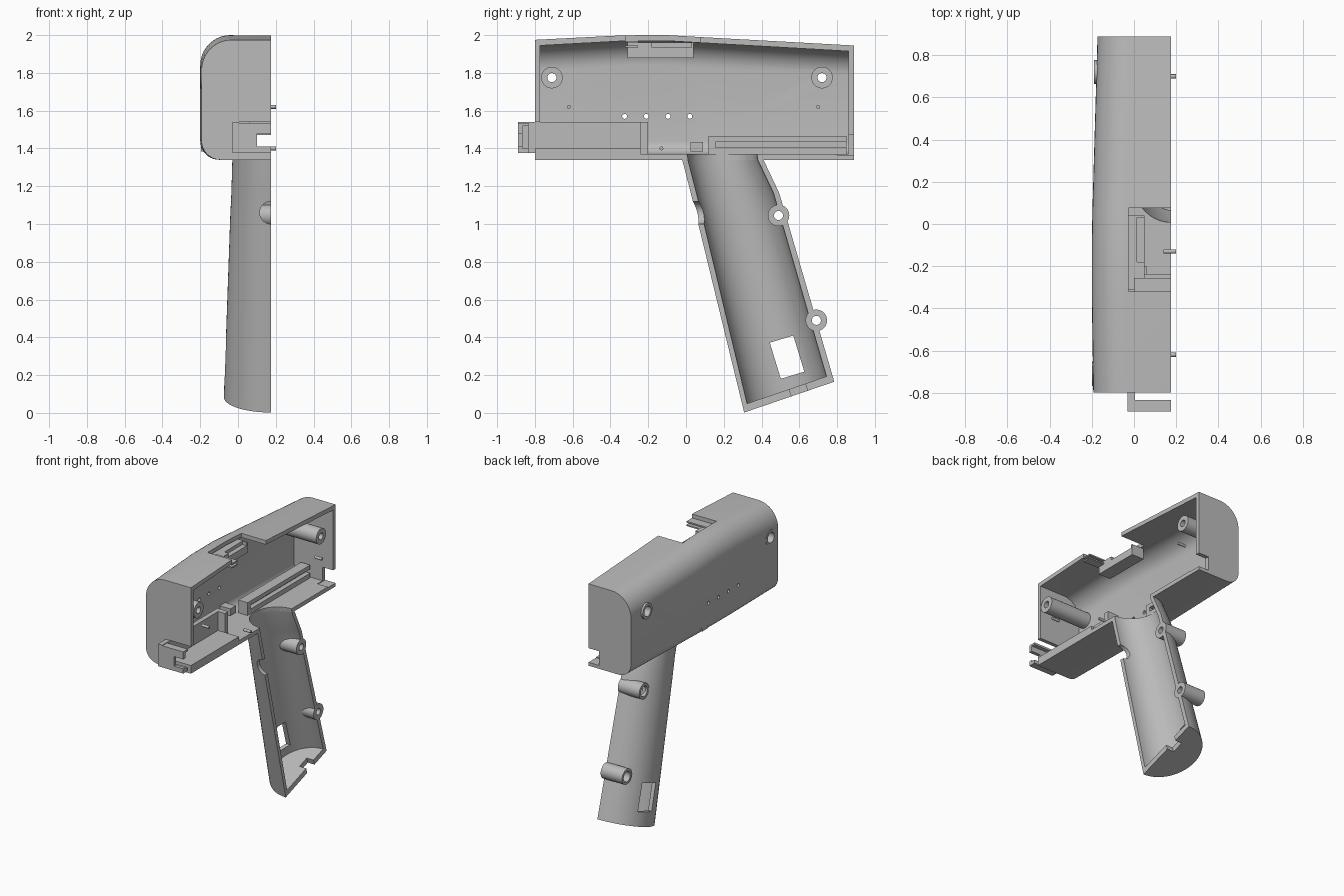
import bpy, bmesh, math
from mathutils import Matrix, Vector

if "Cube" in bpy.data.objects:
    bpy.data.objects.remove(bpy.data.objects["Cube"])

SPLIT = 0.175   # plane where the shell half is open
WALL = 0.03
OPEN = 0.3      # how far cavity cutters pass the split

grey = bpy.data.materials.new("plain grey")
grey.use_nodes = True
COLOUR = (0.5, 0.5, 0.5, 1)
grey.diffuse_color = COLOUR
grey.node_tree.nodes["Principled BSDF"].inputs["Base Color"].default_value = COLOUR


def finish(name, bm):
    bmesh.ops.recalc_face_normals(bm, faces=bm.faces)
    mesh = bpy.data.meshes.new(name)
    bm.to_mesh(mesh)
    bm.free()
    mesh.materials.append(grey)
    obj = bpy.data.objects.new(name, mesh)
    bpy.context.collection.objects.link(obj)
    return obj


def loft(name, rings):
    bm = bmesh.new()
    loops = [[bm.verts.new(p) for p in ring] for ring in rings]
    n = len(loops[0])
    for a, b in zip(loops, loops[1:]):
        for i in range(n):
            j = (i + 1) % n
            bm.faces.new((a[i], a[j], b[j], b[i]))
    bm.faces.new(loops[0])
    bm.faces.new(loops[-1])
    return finish(name, bm)


def box(name, x, y, z, tilt=0):
    """Box from three (low, high) ranges, tilted about the x axis."""
    bm = bmesh.new()
    mid = Vector([(r[0] + r[1]) / 2 for r in (x, y, z)])
    size = [r[1] - r[0] for r in (x, y, z)]
    m = Matrix.Translation(mid) @ Matrix.Rotation(tilt, 4, "X") @ Matrix.Diagonal((*size, 1))
    bmesh.ops.create_cube(bm, size=1, matrix=m)
    return finish(name, bm)


def rod(name, x, y, z, r, axis="X"):
    """Cylinder along x (x is a range) or along y (y is a range)."""
    bm = bmesh.new()
    low, high = x if axis == "X" else y
    mid = (low + high) / 2
    place = (mid, y, z) if axis == "X" else (x, mid, z)
    turn = Matrix.Rotation(math.pi / 2, 4, "Y" if axis == "X" else "X")
    bmesh.ops.create_cone(bm, cap_ends=True, segments=32, radius1=r, radius2=r,
                          depth=high - low, matrix=Matrix.Translation(place) @ turn)
    return finish(name, bm)


def cut(obj, cutters):
    for c in cutters:
        c.hide_render = True
        mod = obj.modifiers.new("cut", "BOOLEAN")
        mod.operation, mod.solver, mod.object = "DIFFERENCE", "EXACT", c
    bpy.context.view_layer.update()
    dg = bpy.context.evaluated_depsgraph_get()
    mesh = bpy.data.meshes.new_from_object(obj.evaluated_get(dg))
    obj.modifiers.clear()
    obj.data = mesh


# Body sections: rounded on the closed side, tapering along y
def body_ring(y, left, top, inset, right):
    bottom = 1.34 + inset
    left, top = left + inset, top - inset
    pts = [(right, y, bottom)]
    for r, cz, start in ((0.1 - inset, bottom, 270), (0.16 - inset, top, 180)):
        cz += r if start == 270 else -r
        for i in range(11):
            a = math.radians(start - 9 * i)
            pts.append((left + r + r * math.cos(a), y, cz + r * math.sin(a)))
    return pts + [(right, y, top)]


stations = [(-0.8, -0.193, 1.975), (-0.33, -0.2, 1.999), (-0.1, -0.2, 2.0),
            (0.07, -0.197, 1.99), (0.89, -0.173, 1.945)]
inside = [(-0.772, *stations[0][1:])] + stations[1:-1] + [(0.86, *stations[-1][1:])]
body = loft("body_shell", [body_ring(*s, 0, SPLIT) for s in stations])
body_cavity = loft("body_cavity", [body_ring(*s, WALL, OPEN) for s in inside])


# Grip sections: half ellipses between a front and a back point
def grip_ring(front, back, depth, inset, lift, reach):
    f, b = Vector((0, *front)), Vector((0, *back))
    along = (b - f).normalized()
    up = Vector((0, -along.z, along.y)) * lift
    f, b = f + along * inset + up, b - along * inset + up
    mid, half = (f + b) / 2, (b - f) / 2
    pts = [] if reach is None else [f + Vector((reach, 0, 0))]
    for i in range(33):
        a = math.pi * i / 32
        p = mid - half * math.cos(a)
        p.x = SPLIT - (depth - inset) * math.sin(a)
        pts.append(p)
    return pts + ([] if reach is None else [b + Vector((reach, 0, 0))])


grip_sections = [((0.308, 0.002), (0.785, 0.165), 0.25), ((0.065, 1.0), (0.517, 1.085), 0.216),
                 ((0.025, 1.165), (0.493, 1.165), 0.21), ((-0.02, 1.34), (0.41, 1.34), 0.205),
                 ((-0.025, 1.365), (0.4, 1.365), 0.205)]
grip = loft("grip_shell", [grip_ring(*s, 0, 0, None) for s in grip_sections])
hollow = grip_sections[:-1] + [((-0.025, 1.42), (0.4, 1.42), 0.205)]
grip_cavity = loft("grip_cavity", [grip_ring(*s, WALL, 0.04 if i == 0 else 0, OPEN)
                                   for i, s in enumerate(hollow)])

# Screw bosses: (name, start x, y, z)
bosses = [("front_body_boss", -0.198, -0.71, 1.775), ("rear_body_boss", -0.19, 0.72, 1.775),
          ("upper_grip_boss", 0, 0.49, 1.045), ("lower_grip_boss", 0, 0.69, 0.49)]
drills = []
for name, x, y, z in bosses:
    boss = rod(name, (x, SPLIT), y, z, 0.057)
    pair = [rod("drill", (-0.4, 0.4), y, z, 0.024),
            rod("counterbore", (x - 0.1, x + 0.06), y, z, 0.038)]
    cut(boss, pair)
    drills.append(pair)

# Openings in the body
vents = [rod("vent", (-0.4, 0), y, 1.57, 0.013) for y in (-0.325, -0.21, -0.095, 0.02)]
openings = [box("roof_opening", (-0.025, OPEN), (-0.32, 0.075), (1.9, 2.1)),
            box("nose_opening", (-0.03, OPEN), (-0.85, -0.7), (1.375, 1.54)),
            box("tail_opening", (0.09, OPEN), (0.8, 0.95), (1.365, 1.47))]
cut(body, [body_cavity, grip_cavity] + openings + vents + drills[0] + drills[1])

# Openings in the grip
grip_tilt = math.radians(17)
windows = [box("grip_window", (-0.3, 0.05), (0.47, 0.6), (0.195, 0.395), grip_tilt),
           box("cable_notch", (0.12, OPEN), (0.555, 0.645), (0.03, 0.18), grip_tilt),
           rod("trigger_hole", SPLIT, (-0.1, 0.2), 1.06, 0.06, "Y")]
cut(grip, [grip_cavity] + windows + [drills[2][0], drills[3][0]])

# Front tray and connector bracket
box("tray_side", (-0.03, 0.005), (-0.89, -0.2), (1.375, 1.54))
box("tray_floor", (-0.03, SPLIT), (-0.8, -0.24), (1.365, 1.4))
box("tray_stop", (0, 0.06), (-0.24, -0.2), (1.365, 1.54))
plate = box("bracket_plate", (0, SPLIT), (-0.89, -0.835), (1.375, 1.535))
cut(plate, [box("bracket_window", (0.1, OPEN), (-1, -0.7), (1.41, 1.48)),
            box("bracket_groove", (0.03, OPEN), (-0.865, -0.8), (1.4, 1.52))])

# Switch holder under the roof opening
holder = box("switch_holder", (-0.05, 0.05), (-0.31, 0.04), (1.88, 1.96))
cut(holder, [box("switch_seat", (0.015, OPEN), (-0.18, 0.03), (1.935, 2.1))])
for z in (1.935, 1.96):
    box("switch_prong", (0.0, SPLIT), (-0.32, -0.255), (z, z + 0.01))

# Grooved rail on the rear floor
rail = box("rear_rail", (-0.08, -0.005), (0.12, 0.85), (1.365, 1.465))
cut(rail, [box("rail_groove", (-0.04, OPEN), (0.155, 0.9), (1.405, 1.435))])

# Side button and alignment pins
box("side_button", (-0.195, -0.08), (0.025, 0.09), (1.385, 1.435))
for y, z in ((-0.62, 1.62), (0.7, 1.62), (-0.13, 1.4)):
    rod("alignment_pin", (0.14, 0.2), y, z, 0.01)

# Remove cutters and smooth the curved parts
for obj in list(bpy.context.scene.objects):
    if obj.type == "MESH" and obj.hide_render:
        bpy.data.objects.remove(obj)
bpy.ops.object.select_all(action="DESELECT")
for obj in bpy.context.scene.objects:
    if obj.type == "MESH":
        obj.select_set(True)
        bpy.context.view_layer.objects.active = obj
bpy.ops.object.shade_smooth_by_angle(angle=math.radians(30))
